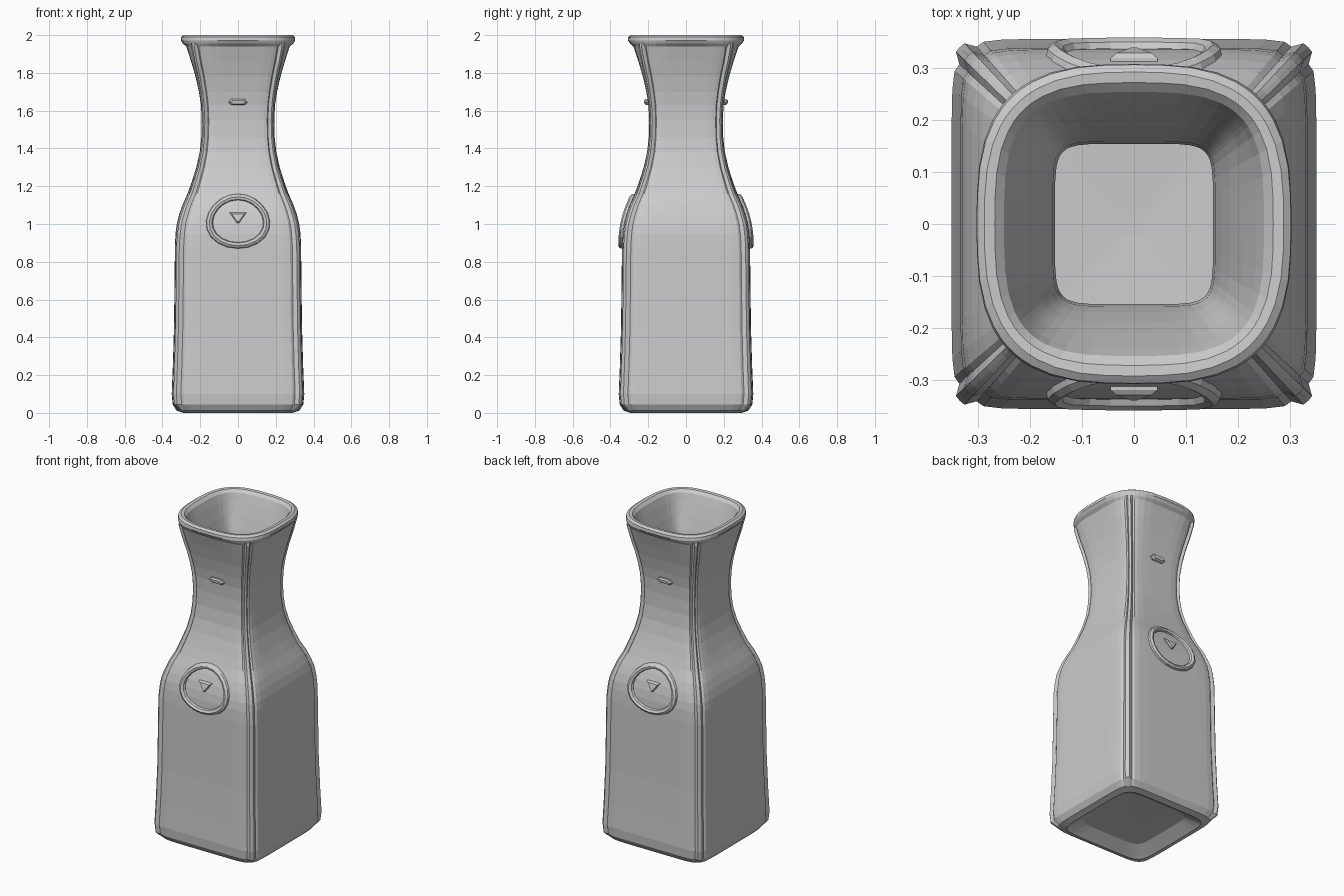
import bpy, bmesh, math
from mathutils import Vector

cube = bpy.data.objects.get("Cube")
if cube:
    bpy.data.objects.remove(cube, do_unlink=True)

glass = bpy.data.materials.new("grey glass")
glass.use_nodes = True
GREY = (0.6, 0.6, 0.6, 1)
glass.diffuse_color = GREY
glass.node_tree.nodes["Principled BSDF"].inputs["Base Color"].default_value = GREY

# Outer profile: height, half width, squareness
OUTER = [(0.0, 0.29, 8), (0.012, 0.325, 9), (0.045, 0.346, 10), (0.1, 0.351, 10),
         (0.25, 0.345, 10), (0.45, 0.339, 10), (0.7, 0.336, 10), (0.88, 0.334, 10),
         (0.95, 0.331, 9), (1.0, 0.324, 9), (1.05, 0.312, 8), (1.1, 0.294, 8),
         (1.16, 0.268, 7), (1.22, 0.246, 7), (1.3, 0.221, 6.5), (1.38, 0.203, 6.5),
         (1.46, 0.194, 6.5), (1.55, 0.192, 6.5), (1.63, 0.196, 6.5), (1.7, 0.207, 6),
         (1.78, 0.225, 5.5), (1.86, 0.248, 5), (1.94, 0.274, 4), (1.955, 0.292, 3.3),
         (1.972, 0.303, 3), (1.99, 0.302, 2.9), (2.0, 0.288, 2.9)]
UNDERSIDE = [(0.05, 0.02, 4), (0.045, 0.22, 7), (0.01, 0.275, 8)]
INNER = [(1.998, 0.268, 3.1), (1.982, 0.25, 3.4)]
INNER += [(z, w - 0.04, n) for z, w, n in reversed(OUTER) if 0.1 <= z < 1.95]
INNER += [(0.075, 0.28, 8), (0.065, 0.02, 4)]

# Angles in one octant, crowded towards the corner seam
STEPS = [0, 10, 20, 29, 36, 40, 42, 43.6, 45]
QUARTER = STEPS + [90 - a for a in reversed(STEPS[1:-1])]
ANGLES = [q * 90 + a for q in range(4) for a in QUARTER]


def radius(angle, w, n):
    c, s = abs(math.cos(angle)), abs(math.sin(angle))
    return w * (c ** n + s ** n) ** (-1 / n)


def ring(z, w, n, seam):
    points = []
    for a in ANGLES:
        t = math.radians(a)
        r = radius(t, w, n)
        off = abs(a % 90 - 45)
        if seam:
            r += 0.011 if off < 2 else -0.006 if off < 4 else 0
        points.append((r * math.cos(t), r * math.sin(t) * 1.015, z))
    return points


def finish(name, bm):
    bmesh.ops.recalc_face_normals(bm, faces=bm.faces)
    mesh = bpy.data.meshes.new(name)
    bm.to_mesh(mesh)
    bm.free()
    mesh.materials.append(glass)
    obj = bpy.data.objects.new(name, mesh)
    bpy.context.collection.objects.link(obj)
    return obj


def loft(name, rings, closed=False):
    bm = bmesh.new()
    loops = [[bm.verts.new(p) for p in r] for r in rings]
    pairs = list(zip(loops, loops[1:] + loops[:1])) if closed else list(zip(loops, loops[1:]))
    for lo, hi in pairs:
        for i in range(len(lo)):
            j = (i + 1) % len(lo)
            bm.faces.new((lo[i], lo[j], hi[j], hi[i]))
    if not closed:
        bm.faces.new(loops[0])
        bm.faces.new(loops[-1])
    return finish(name, bm)


# Hollow square body with corner seams
rings = [ring(*p, False) for p in UNDERSIDE]
rings += [ring(*p, 0.04 < p[0] < 1.945) for p in OUTER]
rings += [ring(*p, False) for p in INNER]
loft("carafe_body", rings)


def wall(x, z):
    """Depth of the outer wall at a given position."""
    for (z0, w0, n0), (z1, w1, n1) in zip(OUTER, OUTER[1:]):
        if z0 <= z <= z1:
            f = (z - z0) / (z1 - z0)
            w, n = w0 + f * (w1 - w0), n0 + f * (n1 - n0)
            return 1.015 * w * (1 - min(abs(x) / w, 0.99) ** n) ** (1 / n)


def relief(name, outlines, side, closed=False):
    """Loft outlines of (x, z, height above the wall) on the front or back."""
    loft(name, [[(x * -side, side * (wall(x, z) + h), z) for x, z, h in o]
                for o in outlines], closed)


def oval(rx, rz, h, count=20):
    pts = []
    for i in range(count):
        t = math.tau * i / count
        # Slightly wider below the middle
        x = rx * math.cos(t) * (1 - 0.08 * math.sin(t))
        pts.append((x, 1.015 + rz * math.sin(t), h))
    return pts


def box(z, pts, h):
    return [(x, z + dz, h) for x, dz in pts]


for side, label in ((-1, "front"), (1, "back")):
    # Raised oval rim of the medallion
    relief(label + "_medallion_rim",
           [oval(0.172, 0.148, -0.012), oval(0.166, 0.142, 0.012), oval(0.152, 0.129, 0.02),
            oval(0.138, 0.116, 0.012), oval(0.128, 0.108, -0.012)], side, True)
    # Small tapered relief in the medallion
    bowl = [(-0.045, 0.025), (0.045, 0.025), (0.03, 0.005), (0.006, -0.03), (-0.006, -0.03), (-0.03, 0.005)]
    relief(label + "_medallion_relief",
           [box(1.035, bowl, -0.008), box(1.035, bowl, 0.006),
            box(1.035, [(x * 0.75, z * 0.75) for x, z in bowl], 0.014)], side)
    # Little neck bump
    bump = [(-0.05, 0), (-0.036, 0.016), (0.036, 0.016), (0.05, 0), (0.036, -0.016), (-0.036, -0.016)]
    relief(label + "_neck_bump",
           [box(1.645, bump, -0.01), box(1.645, bump, 0.01),
            box(1.645, [(x * 0.75, z * 0.6) for x, z in bump], 0.02)], side)
